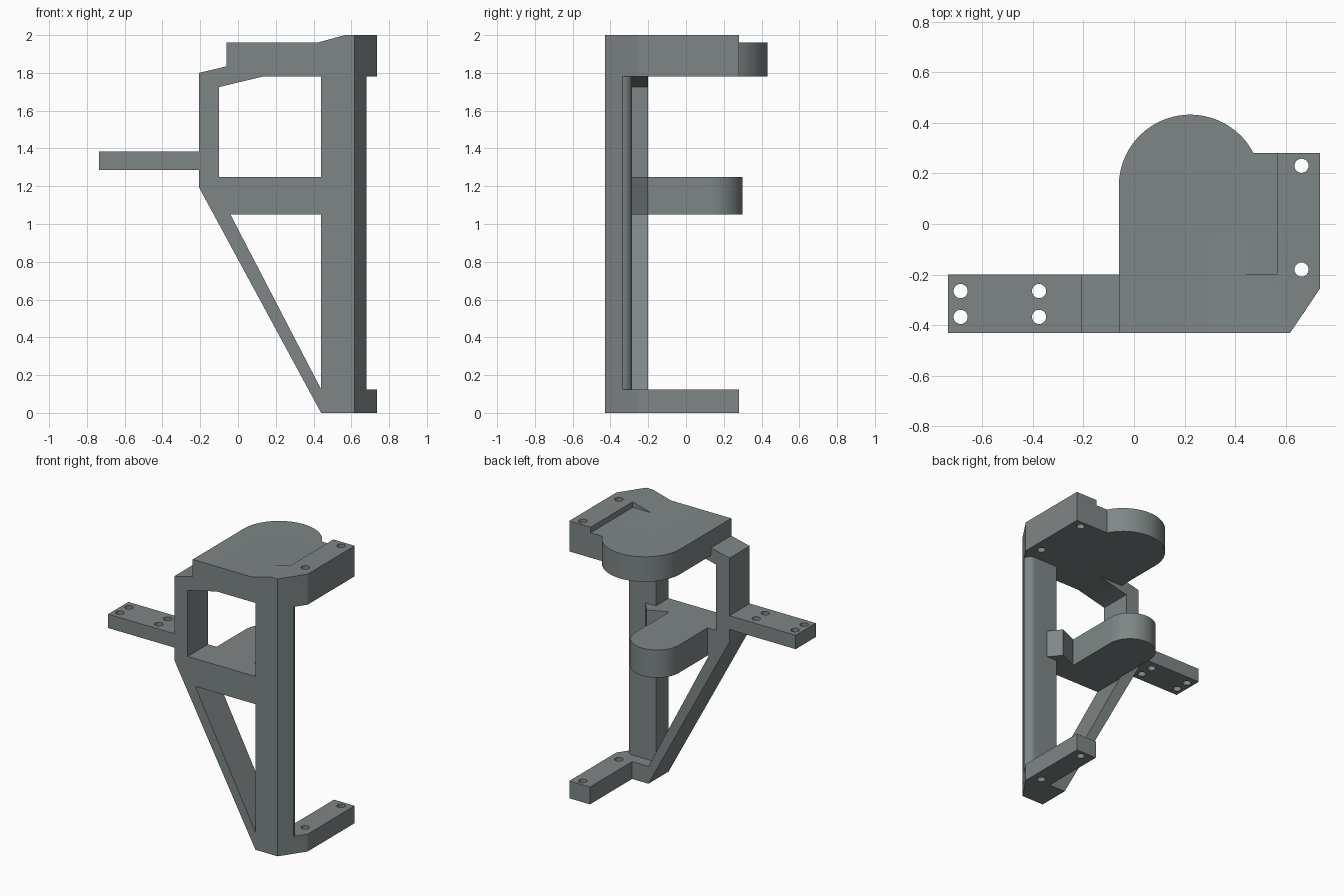
import bpy, bmesh, math

if "Cube" in bpy.data.objects:
    bpy.data.objects.remove(bpy.data.objects["Cube"])

steel = bpy.data.materials.new("grey_steel")
steel.diffuse_color = (0.21, 0.24, 0.24, 1)
steel.use_nodes = True
steel.node_tree.nodes["Principled BSDF"].inputs["Base Color"].default_value = steel.diffuse_color


def prism(name, outline, lo, hi, axis="z"):
    """Extrude an outline: (x, y) along z, or (x, z) along y."""
    bm = bmesh.new()
    place = (lambda a, b, t: (a, b, t)) if axis == "z" else (lambda a, b, t: (a, t, b))
    low = [bm.verts.new(place(a, b, lo)) for a, b in outline]
    high = [bm.verts.new(place(a, b, hi)) for a, b in outline]
    bm.faces.new(low)
    bm.faces.new(high)
    n = len(outline)
    for i in range(n):
        j = (i + 1) % n
        bm.faces.new((low[i], low[j], high[j], high[i]))
    bmesh.ops.recalc_face_normals(bm, faces=bm.faces)
    mesh = bpy.data.meshes.new(name)
    bm.to_mesh(mesh)
    bm.free()
    mesh.materials.append(steel)
    ob = bpy.data.objects.new(name, mesh)
    bpy.context.collection.objects.link(ob)
    return ob


def arc(cx, cy, r, start, end, n):
    steps = [math.radians(start + (end - start) * i / n) for i in range(n + 1)]
    return [(cx + r * math.cos(a), cy + r * math.sin(a)) for a in steps]


FRONT, BACK = -0.43, -0.2
CHAMFER = [(0.617, FRONT), (0.735, -0.255)]

# Rounded top plate with a raised arm and a ramp leading up to it
top_plate = prism("top_plate", [(-0.06, FRONT)] + CHAMFER + [(0.735, 0.28)]
                  + arc(0.222, 0.15, 0.282, 27.5, 180, 40), 1.78, 1.96)
top_arm = prism("top_arm", [(0.565, FRONT)] + CHAMFER + [(0.735, 0.28), (0.565, 0.28)], 1.78, 2.0)
ramp = prism("ramp", [(0.42, 1.96), (0.565, 2.0), (0.6, 2.0), (0.6, 1.9), (0.42, 1.9)],
             FRONT, BACK, "y")

# Upright column with one rounded rear corner
column = prism("column", [(0.44, FRONT), (0.617, FRONT), (0.68, -0.337)]
               + arc(0.628, -0.337, 0.052, 10, 90, 10) + [(0.44, -0.285)], 0.05, 1.9)

# Foot plate with its rearward arm
foot = prism("foot", [(0.44, FRONT)] + CHAMFER
             + [(0.735, 0.28), (0.57, 0.28), (0.57, BACK), (0.44, BACK)], 0, 0.125)

# Shoulder, side post and diagonal brace in one profile
side_frame = prism("side_frame", [
    (-0.207, 1.8), (-0.06, 1.835), (0.13, 1.84), (0.13, 1.78), (-0.1, 1.725), (-0.1, 1.167),
    (-0.04, 1.05), (0.44, 0.125), (0.5, 0.125), (0.5, 0), (0.44, 0), (-0.207, 1.195)],
    FRONT, BACK, "y")

# Middle beam with a rounded tongue and a hooked end behind the column
middle_beam = prism("middle_beam", [(-0.12, FRONT), (0.5, FRONT), (0.5, -0.3), (0.535, -0.3),
                    (0.455, BACK), (0.315, -0.26)] + arc(0.142, 0.127, 0.173, 0, 180, 36)
                    + [(-0.031, BACK), (-0.12, BACK)], 1.05, 1.25)

# Side tab
side_tab = prism("side_tab", [(-0.735, FRONT), (-0.15, FRONT), (-0.15, BACK), (-0.735, BACK)],
                 1.285, 1.385)

# Bolt hole cutters
holes = [(x, y) for x in (-0.685, -0.375) for y in (-0.265, -0.367)] + [(0.662, 0.23), (0.662, -0.18)]
cutters = [prism("bolt_hole", arc(x, y, 0.028, 0, 345, 23), -0.2, 2.2) for x, y in holes]

# Fuse the parts into one casting and drill it
bracket = top_plate
parts = [top_arm, ramp, column, foot, middle_beam, side_frame, side_tab]
for helper in parts + cutters:
    mod = bracket.modifiers.new(helper.name, "BOOLEAN")
    mod.operation = "UNION" if helper in parts else "DIFFERENCE"
    mod.solver = "EXACT"
    mod.object = helper
bpy.context.view_layer.update()
fused = bpy.data.meshes.new_from_object(bracket.evaluated_get(bpy.context.evaluated_depsgraph_get()))
bracket.modifiers.clear()
bracket.data = fused
bracket.name = "mounting_bracket"
for helper in parts + cutters:
    bpy.data.objects.remove(helper)
fused.materials.clear()
fused.materials.append(steel)
for face in fused.polygons:
    face.material_index = 0

bpy.context.view_layer.objects.active = bracket
bracket.select_set(True)
bpy.ops.object.shade_smooth_by_angle(angle=math.radians(20))
